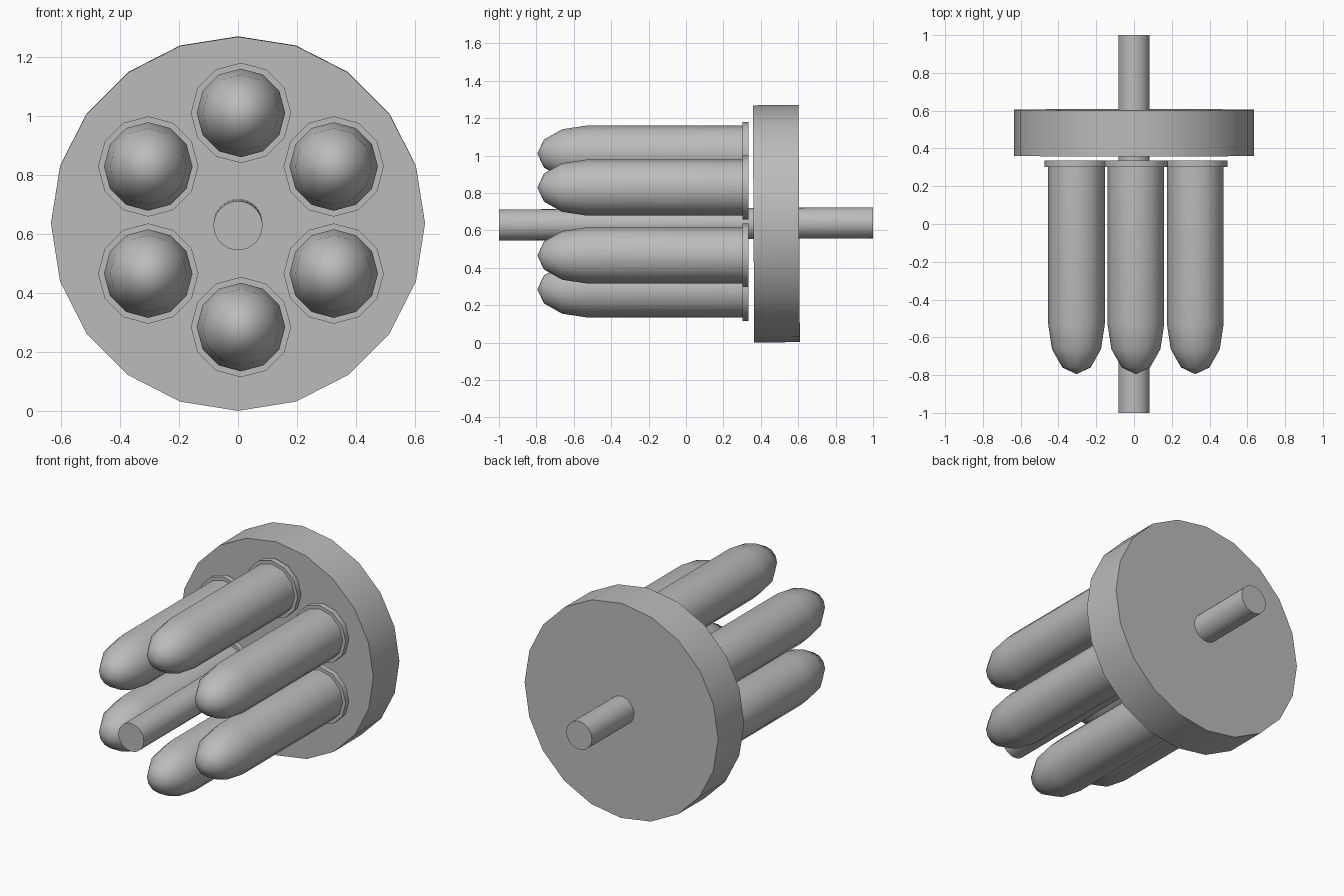
import bpy, bmesh, math
from mathutils import Matrix

if "Cube" in bpy.data.objects:
    bpy.data.objects.remove(bpy.data.objects["Cube"])

grey = bpy.data.materials.new("plain grey")
grey.diffuse_color = (0.5, 0.5, 0.5, 1)
grey.use_nodes = True
grey.node_tree.nodes["Principled BSDF"].inputs["Base Color"].default_value = grey.diffuse_color


def lathe(name, profile, sides, centre, tilt=0.0, angle=40):
    """Spin (radius, y) points around an axis along y; radius 0 closes to a tip or flat cap."""
    bm = bmesh.new()
    rings = []
    for r, y in profile:
        if r == 0:
            rings.append([bm.verts.new((0, y, 0))])
        else:
            rings.append([bm.verts.new((r * math.sin(2 * math.pi * i / sides), y,
                                        r * math.cos(2 * math.pi * i / sides)))
                          for i in range(sides)])
    for a, b in zip(rings, rings[1:]):
        for i in range(sides):
            j = (i + 1) % sides
            quad = [a[i % len(a)], a[j % len(a)], b[j % len(b)], b[i % len(b)]]
            bm.faces.new(list(dict.fromkeys(quad)))
    # flat end caps
    for ring in (rings[0], rings[-1]):
        if len(ring) > 1:
            bm.faces.new(ring)
    bmesh.ops.recalc_face_normals(bm, faces=bm.faces)
    bm.transform(Matrix.Rotation(tilt, 4, 'X'))
    mesh = bpy.data.meshes.new(name)
    bm.to_mesh(mesh)
    bm.free()
    mesh.materials.append(grey)
    obj = bpy.data.objects.new(name, mesh)
    obj.location = centre
    bpy.context.collection.objects.link(obj)
    bpy.ops.object.select_all(action='DESELECT')
    obj.select_set(True)
    bpy.context.view_layer.objects.active = obj
    bpy.ops.object.shade_smooth_by_angle(angle=math.radians(angle))
    return obj


# Disc and the axle through it, both leaning very slightly
TILT = 0.006
lathe("disc", [(0.634, -0.122), (0.634, 0.122)], 20, (0, 0.483, 0.636), TILT)
lathe("axle", [(0.083, -1.0), (0.083, 1.0)], 32, (0, 0, 0.635), TILT)

# Six rounded cartridges with a rim at the back, in a ring around the axle
R, NOSE, LENGTH = 0.15, -0.53, 0.265
profile = [(0, NOSE - LENGTH)]
for deg in (60, 30, 0):
    t = math.radians(deg)
    profile.append((R * math.cos(t), NOSE - LENGTH * math.sin(t)))
profile += [(R, 0.302), (0.17, 0.302), (0.17, 0.335)]
for k in range(6):
    a = k * math.pi / 3
    lathe(f"cartridge_{k + 1}", profile, 12,
          (0.01 + 0.363 * math.sin(a), 0, 0.648 + 0.363 * math.cos(a)), angle=50)
